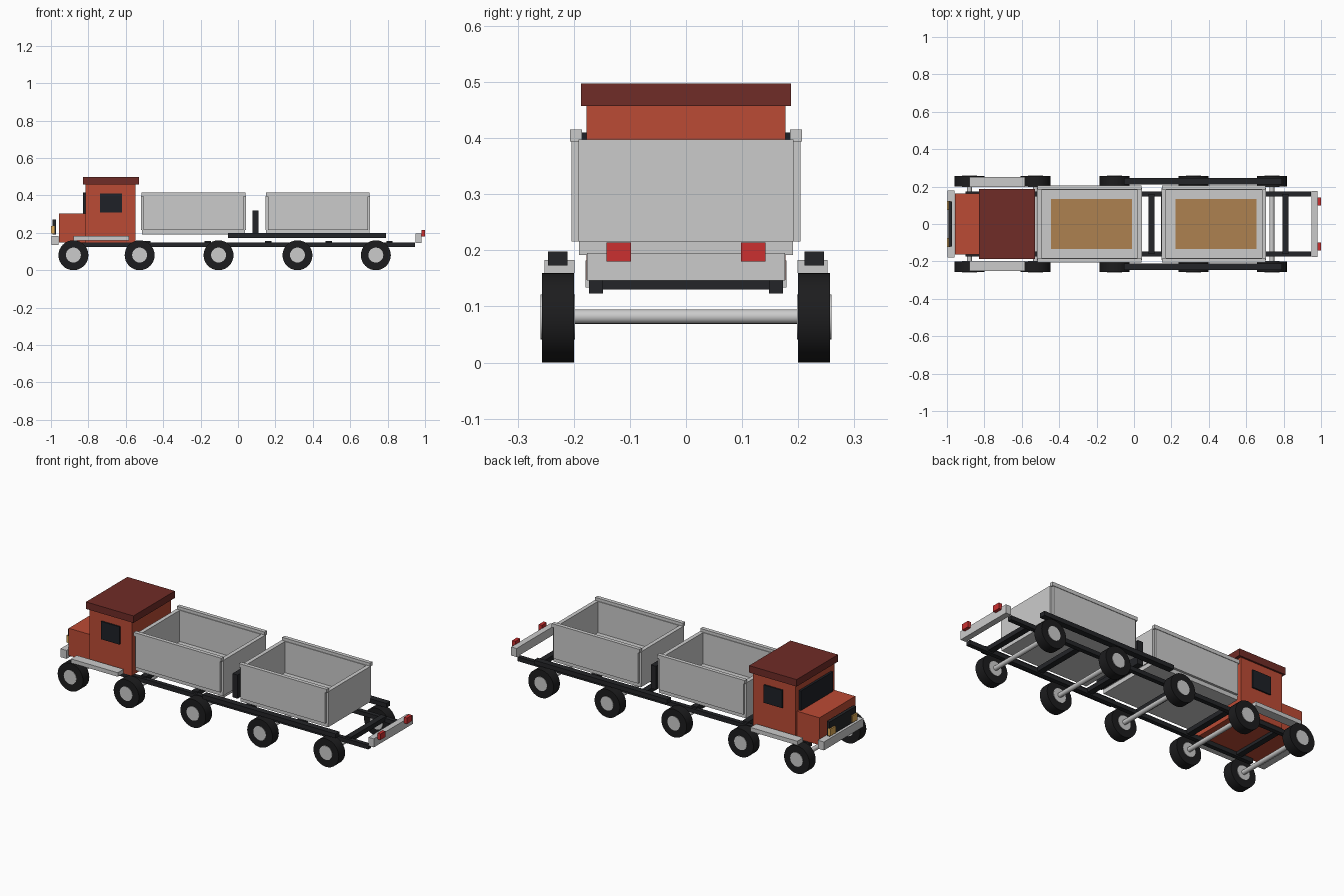
import bpy
from math import radians

if "Cube" in bpy.data.objects:
    bpy.data.objects.remove(bpy.data.objects["Cube"])


def material(name, rgb):
    m = bpy.data.materials.new(name)
    m.diffuse_color = (*rgb, 1)
    m.use_nodes = True
    m.node_tree.nodes["Principled BSDF"].inputs["Base Color"].default_value = m.diffuse_color
    return m


RED = material("red_paint", (0.50, 0.07, 0.035))
ROOF = material("dark_red_paint", (0.16, 0.025, 0.02))
DARK = material("dark_steel", (0.017, 0.018, 0.021))
RUBBER = material("rubber", (0.012, 0.012, 0.013))
GLASS = material("dark_glass", (0.013, 0.015, 0.02))
WOOD = material("wood", (0.42, 0.22, 0.08))
AMBER = material("amber", (0.75, 0.42, 0.1))
LAMP = material("red_lamp", (0.6, 0.03, 0.03))


def box(name, x, y, z, mat=None):
    """Box from (min, max) pairs on each axis."""
    bpy.ops.mesh.primitive_cube_add(size=1, location=[sum(p) / 2 for p in (x, y, z)])
    o = bpy.context.object
    o.name = name
    o.scale = [p[1] - p[0] for p in (x, y, z)]
    bpy.ops.object.transform_apply(location=False, rotation=False, scale=True)
    if mat:
        o.data.materials.append(mat)
    return o


def pair(name, x, y, z, mat=None):
    """The same box on both sides of the centre line."""
    box(name + "_right", x, (-y[1], -y[0]), z, mat)
    box(name + "_left", x, y, z, mat)


def rod(name, radius, x, y, z, length, mat=None, sides=32):
    """Cylinder lying along y."""
    bpy.ops.mesh.primitive_cylinder_add(vertices=sides, radius=radius, depth=length,
                                        location=(x, y, z), rotation=(radians(90), 0, 0))
    o = bpy.context.object
    o.name = name
    if mat:
        o.data.materials.append(mat)
    bpy.ops.object.shade_smooth_by_angle(angle=radians(30))


# Chassis: two long rails with cross members
pair("chassis_rail", (-0.90, 0.945), (0.148, 0.173), (0.123, 0.147), DARK)
for i in range(6):
    x = -0.81 + 0.324 * i
    box(f"cross_member_{i + 1}", (x - 0.017, x + 0.017), (-0.16, 0.16), (0.13, 0.156), DARK)

# Wheels and axles
for i, x in enumerate((-0.88, -0.526, -0.104, 0.318, 0.737)):
    rod(f"axle_{i + 1}", 0.013, x, 0, 0.082, 0.42, sides=16)
    for side, s in (("right", -1), ("left", 1)):
        rod(f"tyre_{i + 1}_{side}", 0.08, x, s * 0.2285, 0.08, 0.057, RUBBER)
        rod(f"hub_{i + 1}_{side}", 0.04, x, s * 0.2285, 0.081, 0.062, sides=24)

# Guard rails over the rear wheels, step boards beside the cab
pair("wheel_guard", (-0.053, 0.79), (0.211, 0.246), (0.173, 0.198), DARK)
pair("step_board", (-0.88, -0.583), (0.199, 0.252), (0.16, 0.183))

# Cab
box("hood", (-0.957, -0.81), (-0.162, 0.162), (0.147, 0.303), RED)
box("cab_body", (-0.815, -0.547), (-0.177, 0.177), (0.147, 0.46), RED)
box("cab_roof", (-0.83, -0.53), (-0.187, 0.187), (0.457, 0.497), ROOF)
box("windscreen", (-0.828, -0.812), (-0.145, 0.145), (0.30, 0.415), GLASS)
pair("side_window", (-0.738, -0.62), (0.172, 0.185), (0.308, 0.41), GLASS)
box("grille", (-0.992, -0.974), (-0.12, 0.12), (0.19, 0.272), DARK)
pair("headlight", (-1.0, -0.982), (0.076, 0.122), (0.195, 0.235), AMBER)

# Bumpers and tail lights
box("front_bumper", (-0.997, -0.959), (-0.179, 0.179), (0.134, 0.182))
box("rear_bumper", (0.948, 0.982), (-0.176, 0.176), (0.146, 0.195))
pair("tail_light", (0.98, 1.0), (0.098, 0.142), (0.18, 0.214), LAMP)

# Two open cargo trays
for n, cx in (("front", -0.238), ("rear", 0.427)):
    x0, x1 = cx - 0.28, cx + 0.28
    box(n + "_tray_floor", (x0 + 0.004, x1 - 0.004), (-0.191, 0.191), (0.192, 0.22))
    box(n + "_tray_wood", (cx - 0.205, cx + 0.227), (-0.134, 0.134), (0.218, 0.227), WOOD)
    pair(n + "_tray_side", (x0 + 0.013, x1 - 0.013), (0.181, 0.204), (0.216, 0.398))
    pair(n + "_tray_rim", (x0 + 0.003, x1 - 0.003), (0.185, 0.207), (0.394, 0.415))
    box(n + "_tray_front_end", (x0, x0 + 0.023), (-0.192, 0.192), (0.216, 0.398))
    box(n + "_tray_back_end", (x1 - 0.023, x1), (-0.192, 0.192), (0.216, 0.398))

# Upright plate between the trays
box("divider", (0.077, 0.11), (-0.16, 0.16), (0.185, 0.32), DARK)
